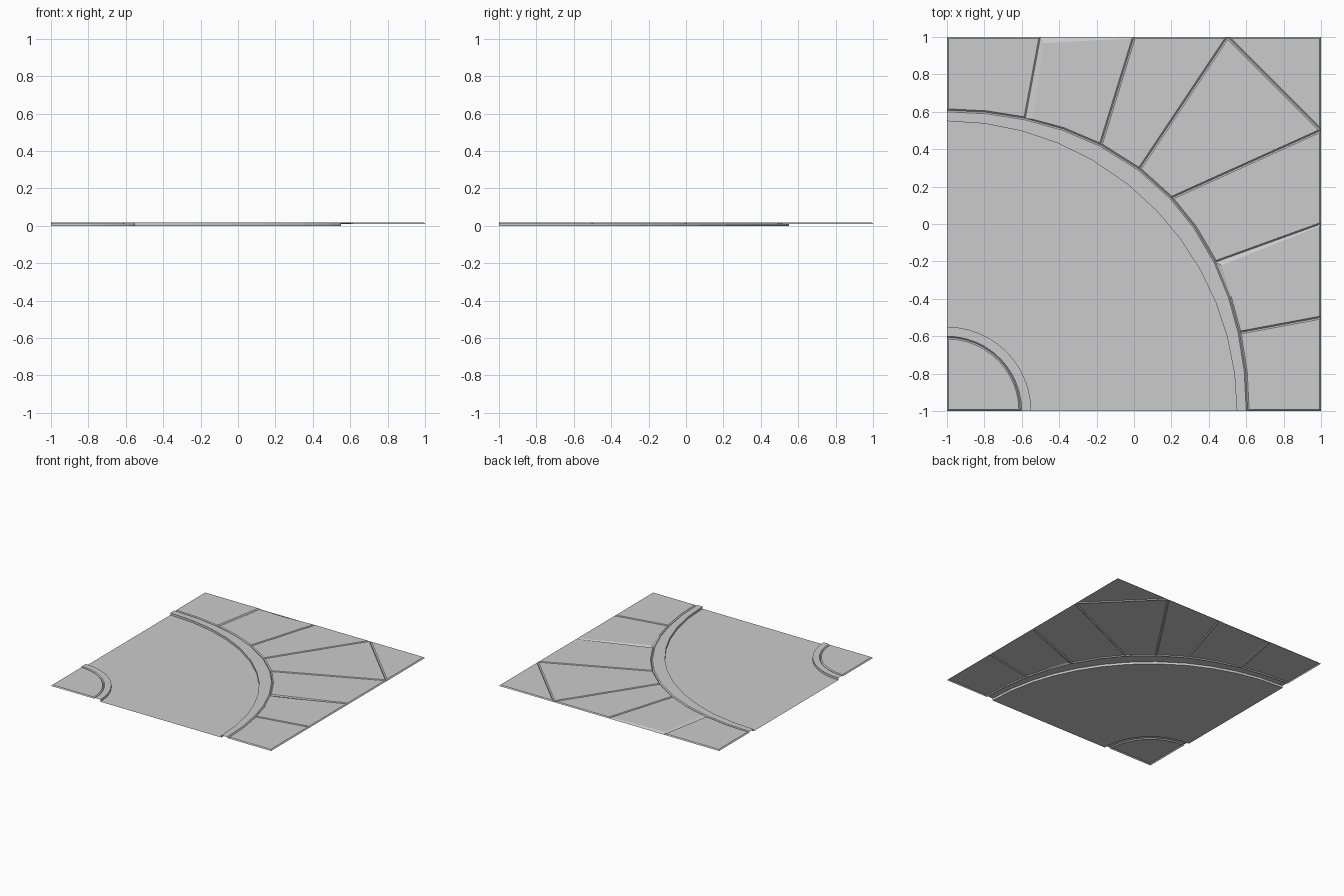
import bpy, bmesh
from math import sin, cos, radians

if "Cube" in bpy.data.objects:
    bpy.data.objects.remove(bpy.data.objects["Cube"])

TOP, LOW = 0.018, 0.010          # pavement height and groove depth
ANGLES = [0, 7.5, 15, 22.5, 30, 38.5, 46.5, 53.5, 61, 68, 75, 82.5, 90]


def arc(radius):
    """Quarter arc around the (-1, -1) corner; radius is a number or function."""
    pts = []
    for a in ANGLES:
        r = radius(a) if callable(radius) else radius
        t = radians(a)
        pts.append((-1 + r * sin(t), -1 + r * cos(t)))
    return pts


def kerb_back(a):
    return 1.608 + 0.047 * sin(radians(2 * a)) ** 2


def finish(bm, name):
    for f in bm.faces:
        f.normal_update()
        if f.normal.z < -1e-4:
            f.normal_flip()
    me = bpy.data.meshes.new(name)
    bm.to_mesh(me)
    bm.free()
    ob = bpy.data.objects.new(name, me)
    bpy.context.collection.objects.link(ob)
    return ob


def loft(name, rings):
    """Strip surface through a list of (arc, z) profile rings."""
    bm = bmesh.new()
    rows = [[bm.verts.new((x, y, z)) for x, y in pts] for pts, z in rings]
    for r0, r1 in zip(rows, rows[1:]):
        for i in range(len(r0) - 1):
            bm.faces.new((r0[i], r1[i], r1[i + 1], r0[i + 1]))
    bmesh.ops.recalc_face_normals(bm, faces=bm.faces)
    return finish(bm, name)


def slabs(name, outlines, pulls=()):
    """Flat paving slabs with bevelled edges forming V grooves."""
    bm = bmesh.new()
    for pts in outlines:
        f = bm.faces.new([bm.verts.new((x, y, LOW)) for x, y in pts])
        f.normal_update()
        if f.normal.z < 0:
            f.normal_flip()
    bmesh.ops.inset_individual(bm, faces=bm.faces[:], thickness=0.008,
                               depth=TOP - LOW, use_even_offset=True)
    # Worn corners: slide the nearest top corner inwards
    tops = [v for v in bm.verts if v.co.z > (TOP + LOW) / 2]
    for x, y, dx, dy in pulls:
        v = min(tops, key=lambda v: (v.co.x - x) ** 2 + (v.co.y - y) ** 2)
        v.co.x += dx
        v.co.y += dy
    return finish(bm, name)


# Road surface
loft("road", [(arc(0.45), 0), (arc(1.55), 0)])

# Kerbs
loft("outer_kerb", [(arc(1.55), 0), (arc(1.55), TOP),
                    (arc(lambda a: kerb_back(a) - 0.008), TOP),
                    (arc(kerb_back), LOW)])
loft("inner_kerb", [(arc(0.45), 0), (arc(0.45), TOP),
                    (arc(0.40), TOP), (arc(0.393), LOW)])

# Outer pavement slabs: arc start, arc end, then border corners
edge = arc(kerb_back)
layout = [
    (0, 2, [(-0.5, 1), (-1, 1)]),
    (2, 4, [(0, 1), (-0.5, 1)]),
    (4, 5, [(0.5, 1), (0, 1)]),
    (5, 6, [(1, 0.5), (0.5, 1)]),
    (6, 8, [(1, 0), (1, 0.5)]),
    (8, 10, [(1, -0.5), (1, 0)]),
    (10, 12, [(1, -1), (1, -0.5)]),
]
outlines = [edge[a:b + 1] + border for a, b, border in layout]
outlines.append([(0.5, 1), (1, 0.5), (1, 1)])
slabs("outer_pavement", outlines,
      [(-0.56, 0.58, 0.03, -0.01), (-0.49, 0.98, 0.01, -0.025),
       (0.45, -0.21, 0.02, -0.012)])

# Inner corner pavement
slabs("inner_pavement", [arc(0.393) + [(-1, -1)]])
